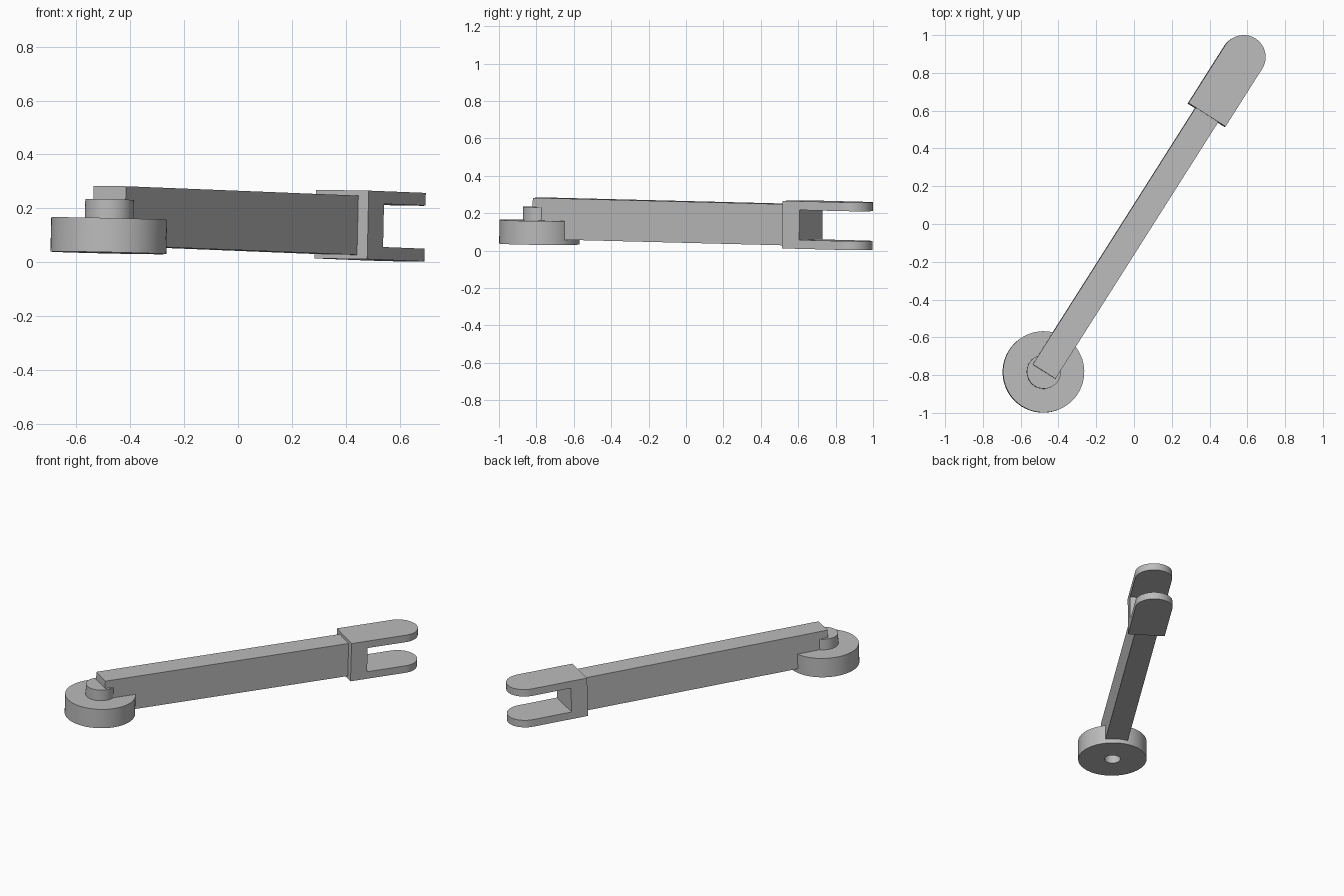
import bpy
import bmesh
import math
from mathutils import Matrix, Vector

cube = bpy.data.objects.get("Cube")
if cube:
    bpy.data.objects.remove(cube, do_unlink=True)

grey = bpy.data.materials.new("plain grey")
grey.use_nodes = True
COLOR = (0.5, 0.5, 0.5, 1)
grey.diffuse_color = COLOR
grey.node_tree.nodes["Principled BSDF"].inputs["Base Color"].default_value = COLOR

# Arm frame: x runs along the arm, z along the pivot axis, slightly tilted
normal = Vector((0.022, 0.0115, 1)).normalized()
heading = math.radians(57.6)
along = Vector((math.cos(heading), math.sin(heading), 0))
along = (along - normal * along.dot(normal)).normalized()
side = normal.cross(along)
FRAME = Matrix((along, side, normal)).transposed().to_4x4()
FRAME.translation = (-0.481, -0.784, 0.035)


def prism(name, outline, low, high):
    """Extrude a closed outline between two heights in the arm frame."""
    bm = bmesh.new()
    base = bm.faces.new([bm.verts.new((x, y, low)) for x, y in outline])
    top = bmesh.ops.extrude_face_region(bm, geom=[base])["geom"]
    bmesh.ops.translate(bm, vec=(0, 0, high - low),
                        verts=[g for g in top if isinstance(g, bmesh.types.BMVert)])
    bmesh.ops.recalc_face_normals(bm, faces=bm.faces)
    mesh = bpy.data.meshes.new(name)
    bm.to_mesh(mesh)
    bm.free()
    mesh.materials.append(grey)
    obj = bpy.data.objects.new(name, mesh)
    bpy.context.collection.objects.link(obj)
    obj.matrix_world = FRAME
    return obj


def arc(radius, start, end, steps, cx=0):
    angles = [math.radians(start + (end - start) * i / steps) for i in range(steps + 1)]
    return [(cx + radius * math.cos(a), radius * math.sin(a)) for a in angles]


def circle(radius):
    return arc(radius, 0, 360, 64)[:-1]


def box(x0, x1, half):
    return [(x0, -half), (x1, -half), (x1, half), (x0, half)]


def cut(obj, cutter):
    mod = obj.modifiers.new("cut", "BOOLEAN")
    mod.operation = "DIFFERENCE"
    mod.solver = "EXACT"
    mod.object = cutter
    bpy.ops.object.select_all(action="DESELECT")
    bpy.context.view_layer.objects.active = obj
    obj.select_set(True)
    bpy.ops.object.modifier_apply(modifier=mod.name)
    bpy.data.objects.remove(cutter, do_unlink=True)


# Pivot disc with a blind hole underneath, and its raised boss
disc = prism("pivot_disc", circle(0.215), 0, 0.127)
cut(disc, prism("hole_cutter", circle(0.05), -0.1, 0.115))
boss = prism("pivot_boss", circle(0.09), 0.12, 0.198)

# Straight bar
bar = prism("arm_bar", box(0, 1.63, 0.071), 0.028, 0.248)

# Round-ended fork with a slot between its two prongs
START, TIP, HALF = 1.61, 1.972, 0.116
fork = prism("fork", [(START, -HALF)] + arc(HALF, -90, 90, 32, TIP) + [(START, HALF)],
             0.0125, 0.267)
cut(fork, prism("slot_cutter", box(START + 0.108, TIP + 0.3, 0.3), 0.06, 0.22))

for obj in (disc, boss, fork):
    bpy.ops.object.select_all(action="DESELECT")
    bpy.context.view_layer.objects.active = obj
    obj.select_set(True)
    bpy.ops.object.shade_smooth_by_angle(angle=math.radians(30))
